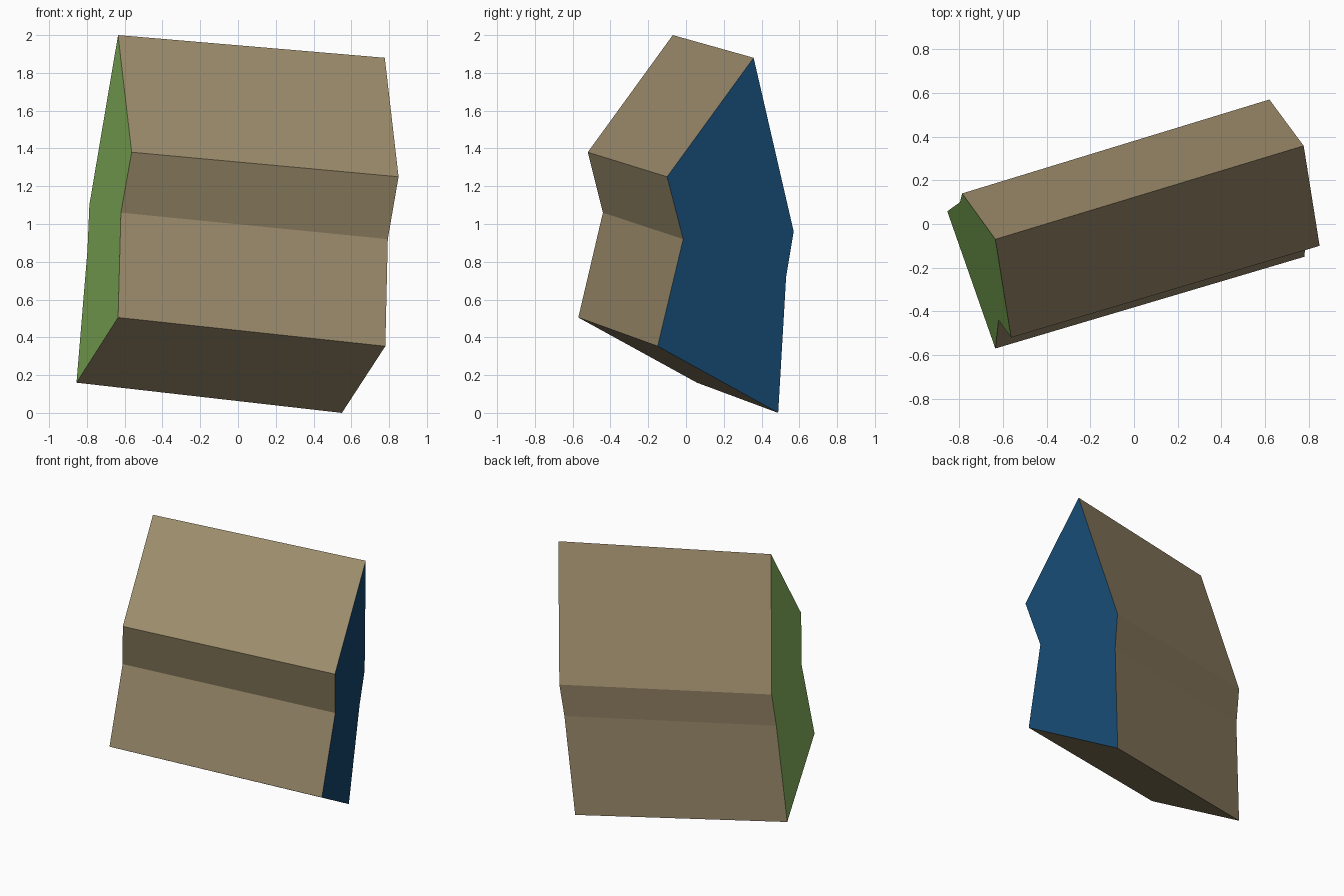
import bpy
import bmesh
from mathutils import Vector

if "Cube" in bpy.data.objects:
    bpy.data.objects.remove(bpy.data.objects["Cube"])


def flat_material(name, rgb):
    mat = bpy.data.materials.new(name)
    mat.diffuse_color = (*rgb, 1.0)
    mat.use_nodes = True
    mat.node_tree.nodes["Principled BSDF"].inputs["Base Color"].default_value = mat.diffuse_color
    return mat


# Matching cross-sections at the two ends of the tilted block
left_profile = [
    (-0.635, -0.07, 2.0), (-0.563, -0.52, 1.38), (-0.62, -0.44, 1.06),
    (-0.635, -0.57, 0.505), (-0.855, 0.058, 0.16), (-0.797, 0.10, 0.86),
    (-0.787, 0.14, 1.10),
]
right_profile = [
    (0.777, 0.358, 1.88), (0.85, -0.10, 1.25), (0.793, -0.015, 0.92),
    (0.78, -0.15, 0.353), (0.55, 0.488, 0.0), (0.607, 0.53, 0.72),
    (0.62, 0.57, 0.96),
]

# Skin the sides between the end caps
bm = bmesh.new()
left = [bm.verts.new(p) for p in left_profile]
right = [bm.verts.new(p) for p in right_profile]
n = len(left)
for i in range(n):
    j = (i + 1) % n
    bm.faces.new((left[i], left[j], right[j], right[i]))
bm.faces.new(left)
bm.faces.new(right)
bmesh.ops.recalc_face_normals(bm, faces=bm.faces)

# Colour by direction: brown sides, green left cap, blue right cap
axis = Vector((1.41, 0.43, -0.14)).normalized()
for face in bm.faces:
    face.normal_update()
    along = face.normal.dot(axis)
    face.material_index = 1 if along < -0.7 else 2 if along > 0.7 else 0

mesh = bpy.data.meshes.new("notched_block")
bm.to_mesh(mesh)
bm.free()
for name, rgb in (("brown", (0.35, 0.275, 0.157)),
                  ("leaf green", (0.24, 0.46, 0.11)),
                  ("deep blue", (0.008, 0.066, 0.165))):
    mesh.materials.append(flat_material(name, rgb))

block = bpy.data.objects.new("notched_block", mesh)
bpy.context.collection.objects.link(block)
